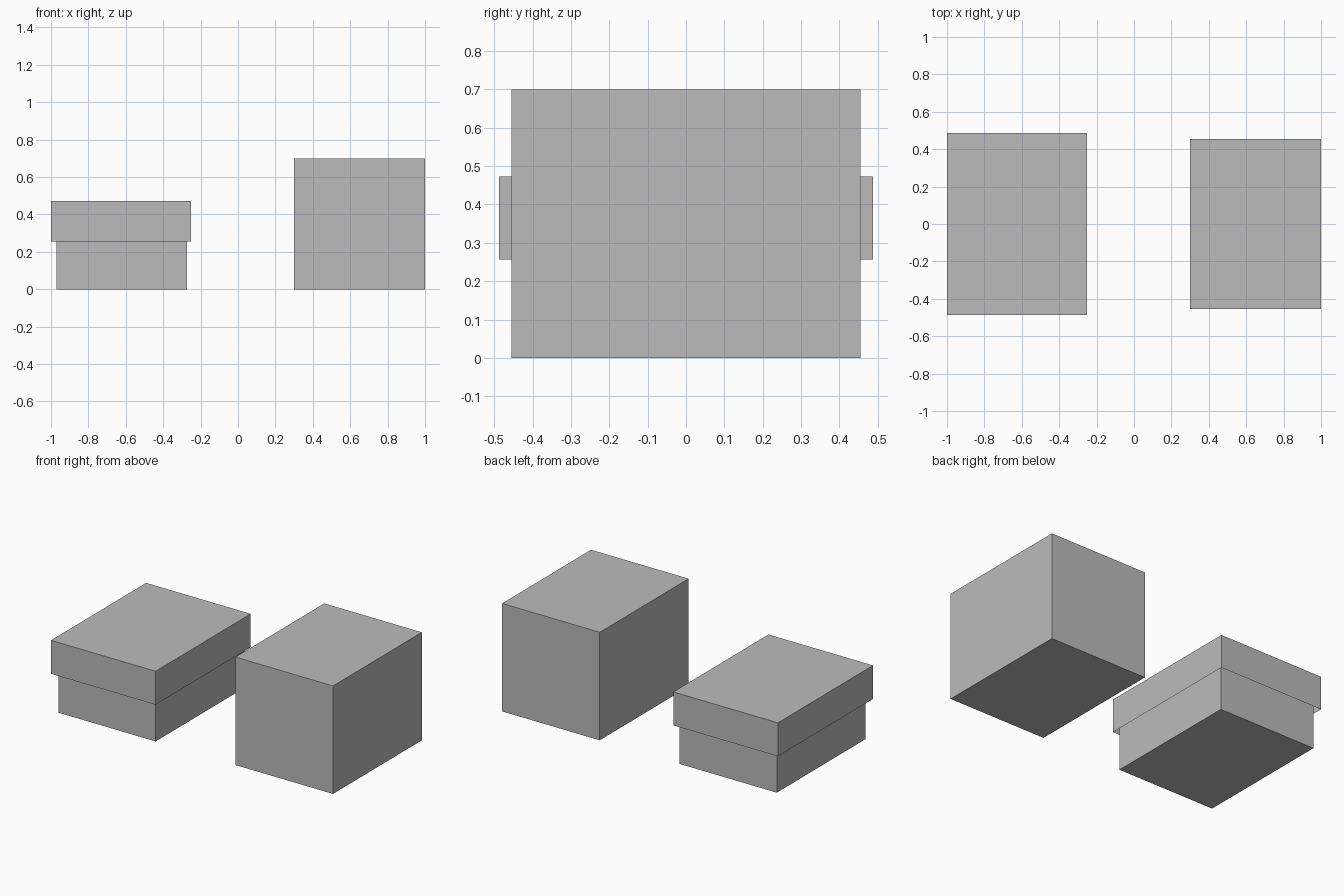
import bpy
import bmesh
from mathutils import Matrix, Vector

if "Cube" in bpy.data.objects:
    bpy.data.objects.remove(bpy.data.objects["Cube"], do_unlink=True)

# Single plain grey
grey = bpy.data.materials.new("plain_grey")
grey.use_nodes = True
colour = (0.5, 0.5, 0.5, 1)
grey.diffuse_color = colour
grey.node_tree.nodes["Principled BSDF"].inputs["Base Color"].default_value = colour


def box(name, low, high, wall=0):
    """Box between two corners; a wall thickness hollows it from below."""
    low, high = Vector(low), Vector(high)
    bm = bmesh.new()
    bmesh.ops.create_cube(bm, size=1, matrix=Matrix.Translation((low + high) / 2)
                          @ Matrix.Diagonal((*(high - low), 1)))
    if wall:
        bm.normal_update()
        under = [f for f in bm.faces if f.normal.z < -0.5]
        bmesh.ops.inset_region(bm, faces=under, thickness=wall, use_even_offset=True)
        depth = high.z - low.z - wall
        bmesh.ops.translate(bm, verts=under[0].verts, vec=(0, 0, depth))
    mesh = bpy.data.meshes.new(name)
    bm.to_mesh(mesh)
    bm.free()
    mesh.materials.append(grey)
    obj = bpy.data.objects.new(name, mesh)
    bpy.context.collection.objects.link(obj)
    return obj


# Tall closed box
box("tall_box", (0.3, -0.455, 0), (1, 0.455, 0.7))

# Low box with an overhanging lid fitted over its top
box("low_box", (-0.97, -0.455, 0), (-0.272, 0.455, 0.45))
box("low_box_lid", (-1, -0.487, 0.256), (-0.25, 0.487, 0.473), wall=0.015)
